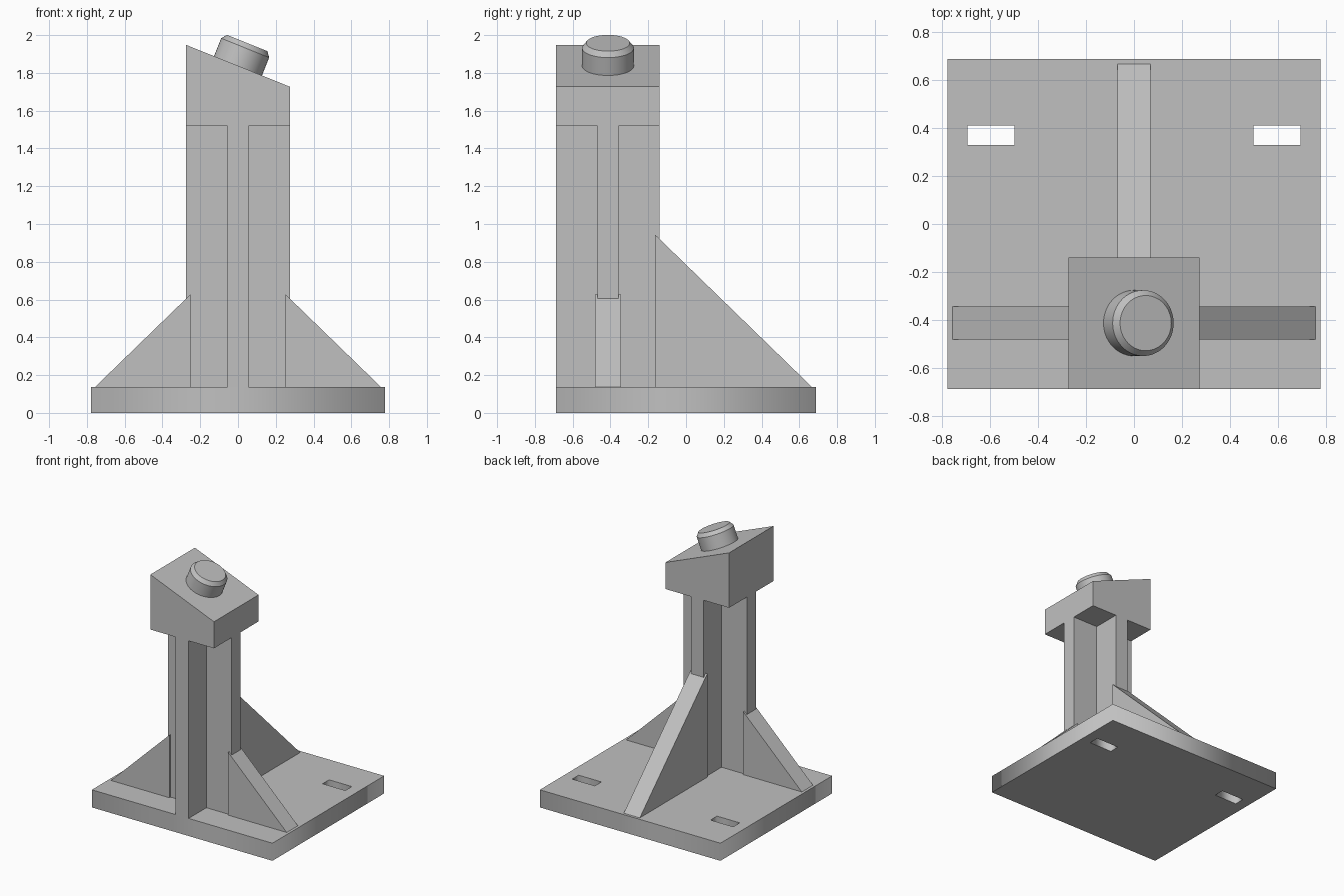
import bpy, bmesh, math
from mathutils import Matrix, Vector

cube = bpy.data.objects.get("Cube")
if cube:
    bpy.data.objects.remove(cube, do_unlink=True)

# Single material
grey = bpy.data.materials.new("plain grey")
grey.use_nodes = True
COLOUR = (0.53, 0.53, 0.53, 1)
grey.diffuse_color = COLOUR
grey.node_tree.nodes["Principled BSDF"].inputs["Base Color"].default_value = COLOUR

# Shared dimensions
PLATE_X, PLATE_Y, PLATE_TOP = 0.778, 0.687, 0.137
COL_Y, COL_HALF, WEB_HALF = -0.413, 0.274, 0.0555
HEAD_BOTTOM, HEAD_HIGH, HEAD_LOW = 1.52, 1.948, 1.727
RIB_HALF = 0.069


def add_object(name, bm):
    bmesh.ops.recalc_face_normals(bm, faces=bm.faces)
    mesh = bpy.data.meshes.new(name)
    bm.to_mesh(mesh)
    bm.free()
    mesh.materials.append(grey)
    obj = bpy.data.objects.new(name, mesh)
    bpy.context.collection.objects.link(obj)
    return obj


def prism(name, profile, place, start, end):
    """Extrude a 2D profile from start to end; place maps (u, v, w) to a point."""
    bm = bmesh.new()
    face = bm.faces.new([bm.verts.new(place(u, v, start)) for u, v in profile])
    step = Vector(place(0, 0, end)) - Vector(place(0, 0, start))
    grown = bmesh.ops.extrude_face_region(bm, geom=[face], use_keep_orig=True)
    moved = [g for g in grown["geom"] if isinstance(g, bmesh.types.BMVert)]
    bmesh.ops.translate(bm, verts=moved, vec=step)
    return add_object(name, bm)


def rectangle(x0, x1, y0, y1):
    return [(x0, y0), (x1, y0), (x1, y1), (x0, y1)]


# Base plate: filled outline with two through slots
outline = bpy.data.curves.new("base_plate", "CURVE")
outline.dimensions = "2D"
outline.fill_mode = "BOTH"
outline.extrude = PLATE_TOP / 2
loops = [rectangle(-PLATE_X, PLATE_X, -PLATE_Y, PLATE_Y),
         rectangle(-0.694, -0.498, 0.33, 0.41),
         rectangle(0.498, 0.694, 0.33, 0.41)]
for loop in loops:
    spline = outline.splines.new("POLY")
    spline.points.add(len(loop) - 1)
    spline.use_cyclic_u = True
    for point, (x, y) in zip(spline.points, loop):
        point.co = (x, y, 0, 1)
outline.materials.append(grey)
plate = bpy.data.objects.new("base_plate", outline)
plate.location.z = PLATE_TOP / 2
bpy.context.collection.objects.link(plate)

# Column: plus-shaped cross-section
a, b = WEB_HALF, COL_HALF
quarter = [(b, -a), (b, a), (a, a)]
cross = []
for turn in range(4):
    c, s = round(math.cos(turn * math.pi / 2)), round(math.sin(turn * math.pi / 2))
    cross += [(c * x - s * y, s * x + c * y) for x, y in quarter]
prism("column", cross, lambda u, v, w: (u, v + COL_Y, w), PLATE_TOP, HEAD_BOTTOM)

# Head block with sloping top
head = [(-b, HEAD_BOTTOM), (b, HEAD_BOTTOM), (b, HEAD_LOW), (-b, HEAD_HIGH)]
prism("head_block", head, lambda u, v, w: (u, w, v), COL_Y - b, COL_Y + b)

# Triangular ribs on both sides and at the back
side_rib = [(0.252, PLATE_TOP), (0.757, PLATE_TOP), (0.252, 0.627)]
for name, sign in (("left_rib", 1), ("right_rib", -1)):
    prism(name, side_rib, lambda u, v, w: (sign * u, w, v),
          COL_Y - RIB_HALF, COL_Y + RIB_HALF)
back_rib = [(-0.163, PLATE_TOP), (0.667, PLATE_TOP), (-0.163, 0.943)]
prism("back_rib", back_rib, lambda u, v, w: (w, u, v), -RIB_HALF, RIB_HALF)

# Chamfered round pin, square to the sloping top
bm = bmesh.new()
tilt = math.atan2(HEAD_HIGH - HEAD_LOW, 2 * COL_HALF)
profile = [(0, 0), (0.137, 0), (0.137, 0.102), (0.115, 0.13), (0, 0.13)]
points = [bm.verts.new((r, 0, h)) for r, h in profile]
edges = [bm.edges.new(pair) for pair in zip(points, points[1:])]
bmesh.ops.spin(bm, geom=points + edges, cent=(0, 0, 0), axis=(0, 0, 1),
               angle=math.tau, steps=64, use_merge=True)
bmesh.ops.remove_doubles(bm, verts=bm.verts, dist=0.0005)
bm.transform(Matrix.Translation((0, COL_Y, (HEAD_HIGH + HEAD_LOW) / 2))
             @ Matrix.Rotation(tilt, 4, "Y"))
pin = add_object("pin", bm)
bpy.ops.object.select_all(action="DESELECT")
pin.select_set(True)
bpy.context.view_layer.objects.active = pin
bpy.ops.object.shade_smooth_by_angle(angle=math.radians(30))
